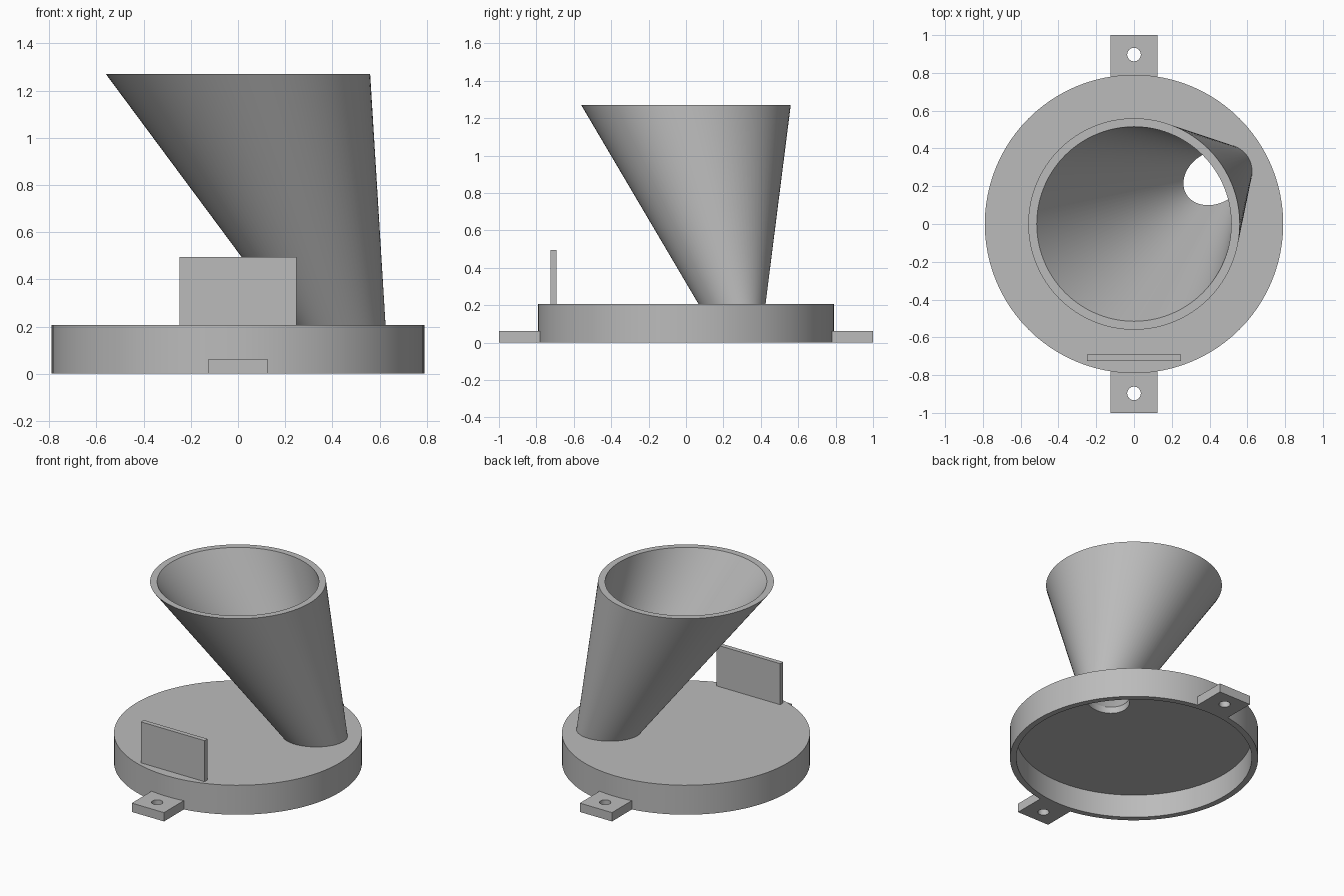
import bpy, bmesh, math
from mathutils import Matrix, Vector

cube = bpy.data.objects.get("Cube")
if cube:
    bpy.data.objects.remove(cube, do_unlink=True)

SEG = 96
LID_TOP, CEILING, RIM_Z = 0.207, 0.162, 1.27
SPOUT = Vector((0.427, 0.246, 0))
TILT = math.radians(30)

grey = bpy.data.materials.new("Light grey plastic")
grey.use_nodes = True
colour = (0.5, 0.5, 0.5, 1)
grey.diffuse_color = colour
grey.node_tree.nodes["Principled BSDF"].inputs["Base Color"].default_value = colour


def finish(name, bm):
    bmesh.ops.recalc_face_normals(bm, faces=bm.faces)
    mesh = bpy.data.meshes.new(name)
    bm.to_mesh(mesh)
    bm.free()
    mesh.materials.append(grey)
    obj = bpy.data.objects.new(name, mesh)
    bpy.context.collection.objects.link(obj)
    return obj


def loft(name, rings, closed=False):
    """Skin a list of point rings; cap the ends, or join last to first."""
    bm = bmesh.new()
    loops = [[bm.verts.new(p) for p in ring] for ring in rings]
    pairs = list(zip(loops, loops[1:]))
    if closed:
        pairs.append((loops[-1], loops[0]))
    else:
        bm.faces.new(loops[0])
        bm.faces.new(loops[-1])
    for low, high in pairs:
        for i in range(SEG):
            j = (i + 1) % SEG
            bm.faces.new((low[i], low[j], high[j], high[i]))
    return finish(name, bm)


def oval(a, b, z, centre=Vector((0, 0, 0))):
    """Ellipse ring spaced by outward normal, long axis along TILT."""
    pts = []
    for i in range(SEG):
        t = math.tau * i / SEG
        c, s = math.cos(t - TILT), math.sin(t - TILT)
        d = math.hypot(a * c, b * s)
        p = Matrix.Rotation(TILT, 3, 'Z') @ Vector((a * a * c / d, b * b * s / d, 0))
        pts.append(p + centre + Vector((0, 0, z)))
    return pts


def circle(r, z, centre=Vector((0, 0, 0))):
    return oval(r, r, z, centre)


def box(name, size, centre):
    bm = bmesh.new()
    bmesh.ops.create_cube(bm, size=1)
    bmesh.ops.scale(bm, vec=size, verts=bm.verts)
    bmesh.ops.translate(bm, vec=centre, verts=bm.verts)
    return finish(name, bm)


def activate(obj):
    bpy.ops.object.select_all(action='DESELECT')
    obj.select_set(True)
    bpy.context.view_layer.objects.active = obj


def cut(obj, cutter):
    cutter.hide_render = True
    mod = obj.modifiers.new("hole", 'BOOLEAN')
    mod.operation, mod.solver, mod.object = 'DIFFERENCE', 'EXACT', cutter
    activate(obj)
    bpy.ops.object.modifier_apply(modifier=mod.name)
    bpy.data.objects.remove(cutter, do_unlink=True)


def smooth(obj):
    activate(obj)
    bpy.ops.object.shade_smooth_by_angle(angle=math.radians(30))


# Round lid, hollow underneath, with an outlet hole below the funnel
lid = loft("lid", [circle(0.75, CEILING), circle(0.75, 0),
                   circle(0.79, 0), circle(0.79, LID_TOP)])
cut(lid, loft("outlet_cutter", [oval(0.174, 0.136, 0.1, SPOUT),
                                oval(0.174, 0.136, 0.3, SPOUT)]))
smooth(lid)

# Leaning funnel: round rim blending to an oval outlet
funnel = loft("funnel", [oval(0.207, 0.169, LID_TOP, SPOUT), circle(0.56, RIM_Z),
                         circle(0.515, RIM_Z), oval(0.174, 0.136, LID_TOP, SPOUT)],
              closed=True)
smooth(funnel)

# Upright plate near the front edge
box("upright_plate", (0.496, 0.033, 0.288), (0, -0.708, 0.351))

# Mounting tabs with screw holes, front and back
for name, side in (("front_tab", -1), ("back_tab", 1)):
    tab = box(name, (0.25, 0.225, 0.062), (0, side * 0.8875, 0.031))
    hole = Vector((0, side * 0.897, 0))
    cut(tab, loft("screw_cutter", [circle(0.036, -0.1, hole), circle(0.036, 0.2, hole)]))
    smooth(tab)
